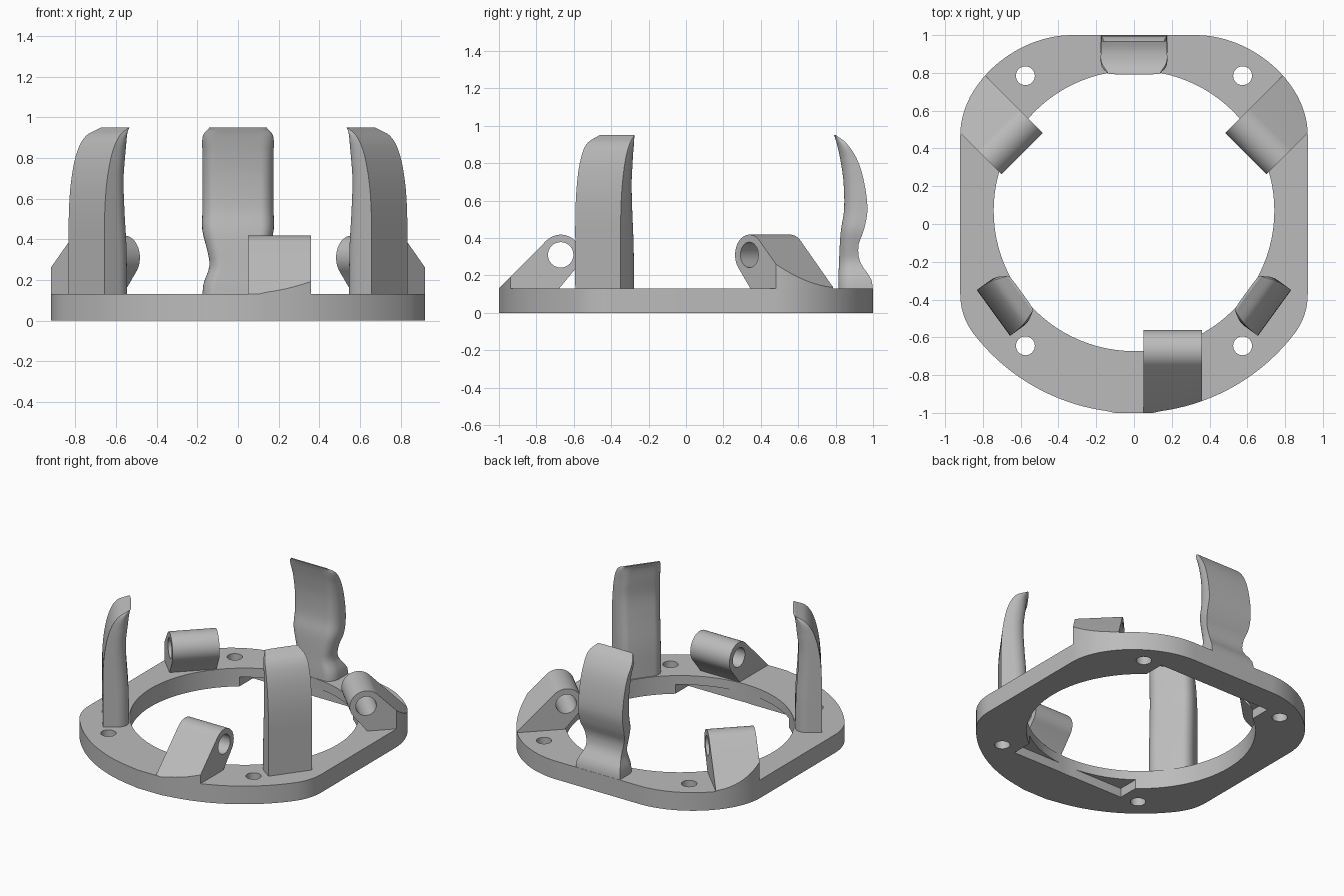
import bpy, bmesh, math
from mathutils import Vector
from mathutils.geometry import interpolate_bezier

cube = bpy.data.objects.get("Cube")
if cube:
    bpy.data.objects.remove(cube, do_unlink=True)

GREY = (0.5, 0.5, 0.5, 1)
mat = bpy.data.materials.new("plain grey")
mat.use_nodes = True
mat.diffuse_color = GREY
mat.node_tree.nodes["Principled BSDF"].inputs["Base Color"].default_value = GREY

CENTRE = Vector((0, 0.07, 0))   # centre of the ring opening
THICK = 0.13
BORE = 0.743
RIM = 1.07


def loft(name, rings):
    """Closed solid skinned through rings of equal length."""
    bm = bmesh.new()
    loops = [[bm.verts.new(p) for p in ring] for ring in rings]
    n = len(loops[0])
    for a, b in zip(loops, loops[1:]):
        for i in range(n):
            j = (i + 1) % n
            bm.faces.new((a[i], a[j], b[j], b[i]))
    bm.faces.new(loops[0][::-1])
    bm.faces.new(loops[-1])
    bmesh.ops.recalc_face_normals(bm, faces=bm.faces)
    mesh = bpy.data.meshes.new(name)
    bm.to_mesh(mesh)
    bm.free()
    mesh.materials.append(mat)
    ob = bpy.data.objects.new(name, mesh)
    bpy.context.collection.objects.link(ob)
    return ob


def cut(ob, tool, operation="DIFFERENCE"):
    mod = ob.modifiers.new("cut", "BOOLEAN")
    mod.operation, mod.solver, mod.object = operation, "EXACT", tool
    bpy.context.view_layer.objects.active = ob
    bpy.ops.object.modifier_apply(modifier=mod.name)
    bpy.data.objects.remove(tool, do_unlink=True)


def smooth(ob, angle=30):
    bpy.ops.object.select_all(action="DESELECT")
    ob.select_set(True)
    bpy.context.view_layer.objects.active = ob
    bpy.ops.object.shade_smooth_by_angle(angle=math.radians(angle))


def prism(name, outline, z0, z1):
    return loft(name, [[(x, y, z) for x, y in outline] for z in (z0, z1)])


def circle(x, y, r, n):
    return [(x + r * math.cos(math.tau * i / n), y + r * math.sin(math.tau * i / n))
            for i in range(n)]


def bezier(*pts, n=16):
    a, ha, hb, b = [Vector((*p, 0)) for p in pts]
    return [(p.x, p.y) for p in interpolate_bezier(a, ha, hb, b, n)]


def polar(angle, side=1):
    """Map (radial, sideways, height) around the ring centre to world space."""
    a = math.radians(angle)
    u = Vector((math.cos(a), math.sin(a), 0))
    v = Vector((-u.y, u.x, 0)) * side
    return lambda r, t, z: CENTRE + u * r + v * t + Vector((0, 0, z))


# Outer outline of the plate: half of it, then mirrored
half = []
for i in range(21):
    a = math.radians(-84.6 + (84.6 - 37.4) * i / 20)
    half.append((RIM * math.cos(a), CENTRE.y + RIM * math.sin(a)))
half[0] = (0.1, -1)
half += bezier((0.85, -0.58), (0.895, -0.52), (0.92, -0.45), (0.92, -0.37), n=10)[1:]
half += bezier((0.92, 0.47), (0.92, 0.75), (0.62, 1), (0.33, 1), n=24)
outline = half + [(-x, y) for x, y in reversed(half)]

# Ring plate with bore, underside recess and four screw holes
plate = prism("base_plate", outline, 0, THICK)
cut(plate, prism("bore", circle(0, CENTRE.y, BORE, 96), -0.2, 0.4))
w = 0.45
cut(plate, prism("recess", [(-w, -0.67), (w, -0.67), (w, 0.812), (-w, 0.812)], -0.2, 0.065))
for x in (-0.575, 0.575):
    for y in (-0.645, 0.785):
        cut(plate, prism("screw_hole", circle(x, y, 0.05, 32), -0.2, 0.4))
smooth(plate)


# Hinge lugs: rounded wedge trimmed by the plate outline, with a pin hole
def hinge(name, angle, side):
    at = polar(angle, side)
    pr, pz, rad = 0.74, 0.31, 0.108
    profile = [(0.76, 0.1), (1.1, 0.1)]
    for i in range(25):
        a = math.radians(45 + 173 * i / 24)
        profile.append((pr + rad * math.cos(a), pz + rad * math.sin(a)))
    profile.insert(2, (1.1, THICK - 0.03))
    profile.pop(1)
    profile.append((BORE + 0.005, THICK))
    ob = loft(name, [[at(r, t, z) for r, z in profile] for t in (0.05, 0.36)])
    cut(ob, prism("trim", outline, 0.05, 1), "INTERSECT")
    pin = [[at(r, t, z) for r, z in circle(pr, pz, 0.068, 32)] for t in (-0.2, 0.6)]
    cut(ob, loft("pin_hole", pin))
    smooth(ob)


hinge("front_hinge", -90, 1)
hinge("left_hinge", 45, -1)
hinge("right_hinge", 135, 1)


# Fingers: stations of (height, outer radius, inner radius, half width)
def finger(name, angle, stations):
    at = polar(angle)
    rings = []
    steps = 40
    z0, z1 = stations[0][0], stations[-1][0]
    for k in range(steps + 1):
        # closer rings near the curled tip
        z = z0 + (z1 - z0) * (1 - (1 - k / steps) ** 1.6)
        i = 0
        while i < len(stations) - 2 and z > stations[i + 1][0]:
            i += 1
        a, b = stations[i], stations[i + 1]
        pa, pb = stations[max(i - 1, 0)], stations[min(i + 2, len(stations) - 1)]
        h = b[0] - a[0]
        f = (z - a[0]) / h
        vals = []
        for c in (1, 2, 3):
            ma = (b[c] - pa[c]) / (b[0] - pa[0]) * h
            mb = (pb[c] - a[c]) / (pb[0] - a[0]) * h
            vals.append((2*f**3 - 3*f*f + 1) * a[c] + (f**3 - 2*f*f + f) * ma
                        + (3*f*f - 2*f**3) * b[c] + (f**3 - f*f) * mb)
        ro, ri, hw = vals
        depth = max(ro - ri, 0.006)
        cr, cd = 0.065, min(0.08, depth * 0.7)
        right = [(ri + depth, hw)]
        for s in range(9):
            q = math.pi / 2 * s / 8
            right.append((ri + cd - cd * math.sin(q), hw - cr + cr * math.cos(q)))
        pts = right + [(r, -t) for r, t in reversed(right)]
        rings.append([at(r, t, z) for r, t in pts])
    smooth(loft(name, rings), 40)


straight = [(0.11, 0.92, 0.75, 0.15), (0.35, 0.92, 0.752, 0.15), (0.55, 0.918, 0.765, 0.15),
            (0.7, 0.903, 0.77, 0.15), (0.83, 0.87, 0.757, 0.148), (0.91, 0.82, 0.747, 0.14),
            (0.95, 0.747, 0.735, 0.115)]
waisted = [(0.11, 0.93, 0.745, 0.175), (0.18, 0.92, 0.745, 0.17), (0.27, 0.862, 0.748, 0.14),
           (0.36, 0.852, 0.752, 0.155), (0.44, 0.88, 0.758, 0.175), (0.55, 0.9, 0.775, 0.175),
           (0.7, 0.882, 0.772, 0.175), (0.82, 0.845, 0.755, 0.175), (0.91, 0.785, 0.735, 0.172),
           (0.95, 0.732, 0.722, 0.14)]
finger("back_finger", 90, waisted)
finger("front_left_finger", -36, straight)
finger("front_right_finger", 216, straight)
